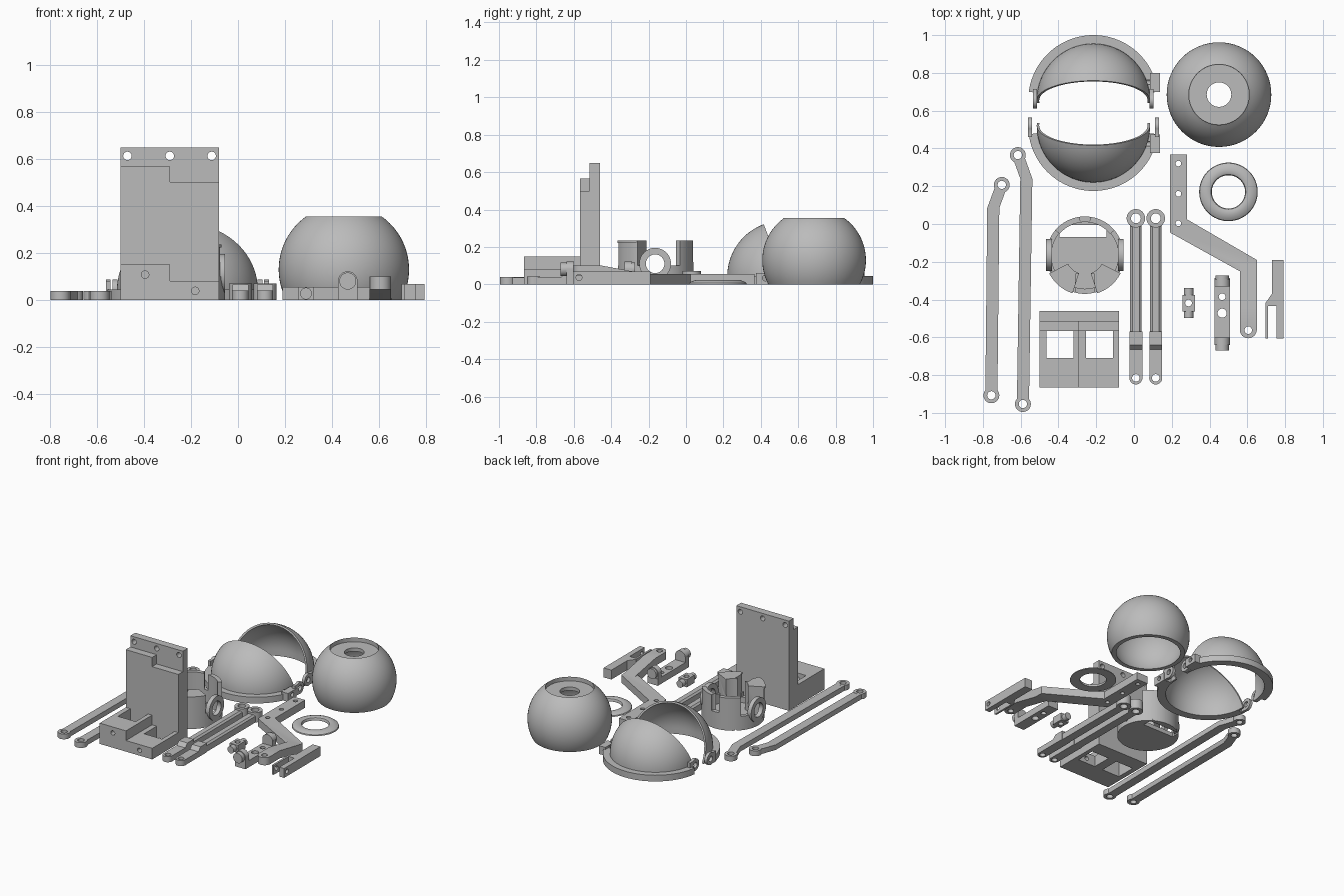
import bpy, bmesh
from math import sin, cos, pi, radians, sqrt
from mathutils import Vector

if "Cube" in bpy.data.objects:
    bpy.data.objects.remove(bpy.data.objects["Cube"])

grey = bpy.data.materials.new("plain grey")
grey.use_nodes = True
grey.diffuse_color = (0.5, 0.5, 0.5, 1)
grey.node_tree.nodes["Principled BSDF"].inputs["Base Color"].default_value = (0.5, 0.5, 0.5, 1)
parts = []


def finish(bm, name):
    bmesh.ops.recalc_face_normals(bm, faces=bm.faces)
    me = bpy.data.meshes.new(name)
    bm.to_mesh(me)
    bm.free()
    me.materials.append(grey)
    ob = bpy.data.objects.new(name, me)
    bpy.context.collection.objects.link(ob)
    parts.append(ob)
    return ob


def prism(name, pts, lo, hi, axis="z"):
    """Extrude an outline; the outline is (x,y), (y,z) or (x,z) for axis z, x, y."""
    def place(p, d):
        return {"z": (p[0], p[1], d), "x": (d, p[0], p[1]), "y": (p[0], d, p[1])}[axis]
    bm = bmesh.new()
    face = bm.faces.new([bm.verts.new(place(p, lo)) for p in pts])
    ext = bmesh.ops.extrude_face_region(bm, geom=[face])
    shift = Vector(place((0, 0), hi - lo))
    bmesh.ops.translate(bm, vec=shift, verts=[v for v in ext["geom"] if isinstance(v, bmesh.types.BMVert)])
    return finish(bm, name)


def box(name, x0, x1, y0, y1, z0, z1):
    return prism(name, [(x0, y0), (x1, y0), (x1, y1), (x0, y1)], z0, z1)


def arc(u, v, r, a0, a1, n):
    return [(u + r * cos(radians(a0 + (a1 - a0) * i / n)), v + r * sin(radians(a0 + (a1 - a0) * i / n)))
            for i in range(n + 1)]


def rod(name, u, v, r, lo, hi, axis="z", n=32):
    return prism(name, arc(u, v, r, 0, 360, n)[:-1], lo, hi, axis)


def sector(name, u, v, r0, r1, a0, a1, z0, z1, n=32):
    return prism(name, arc(u, v, r1, a0, a1, n) + arc(u, v, r0, a1, a0, n), z0, z1)


def lathe(name, x, y, profile, n=64):
    """Spin a closed (radius, height) profile around a vertical axis."""
    bm = bmesh.new()
    rings = [[bm.verts.new((x + r * cos(2 * pi * i / n), y + r * sin(2 * pi * i / n), z))
              for r, z in profile] for i in range(n)]
    for a, b in zip(rings, rings[1:] + rings[:1]):
        for j in range(len(profile)):
            k = (j + 1) % len(profile)
            bm.faces.new((a[j], b[j], b[k], a[k]))
    return finish(bm, name)


def combine(ob, others, op):
    """Apply booleans and throw the helper solids away."""
    for other in others:
        mod = ob.modifiers.new("bool", "BOOLEAN")
        mod.operation, mod.object, mod.solver = op, other, "EXACT"
    bpy.context.view_layer.update()
    me = bpy.data.meshes.new_from_object(ob.evaluated_get(bpy.context.evaluated_depsgraph_get()))
    ob.modifiers.clear()
    ob.data = me
    for other in others:
        parts.remove(other)
        bpy.data.objects.remove(other)
    return ob


def add(ob, *others):
    return combine(ob, others, "UNION")


def cut(ob, *others):
    return combine(ob, others, "DIFFERENCE")


def hole(u, v, r, axis="z", lo=-1, hi=2):
    return rod("cutter", u, v, r, lo, hi, axis, 24)


# Eyeball shell with iris pocket and open base
EX, EY, EZ = 0.45, 0.685, 0.129


def ball(r, z0, z1, n=24):
    return [(sqrt(r * r - (z - EZ) ** 2), z) for z in (z0 + (z1 - z0) * i / n for i in range(n + 1))]


lathe("eyeball", EX, EY, ball(0.277, 0, 0.355) + [(0.16, 0.325), (0.065, 0.325), (0.065, 0.3)] + ball(0.25, 0.3, 0))

# Iris ring, gently domed
lathe("iris_ring", 0.5, 0.17, [(0.155, 0), (0.152, 0.008), (0.14, 0.016), (0.12, 0.022), (0.1, 0.022),
                               (0.092, 0.018), (0.088, 0.01), (0.088, 0)])


# Eyelids: quarter shells with flange, pivot lugs and lever block
def eyelid(name, cy, s, lug):
    cx, cz = -0.215, 0.04
    shell = lathe(name, cx, cy, [(0.3, 0)] + arc(0, cz, 0.3, 0, 89, 20) + arc(0, cz, 0.287, 89, 0, 20) + [(0.287, 0)])
    slope = 0.37
    cut(shell, prism("cutter", [(cy - s * slope * 0.14, -0.1), (cy + s * slope * 0.46, 0.5),
                                (cy - s * 0.6, 0.5), (cy - s * 0.6, -0.1)], -1, 1, "x"))
    a = 7.5
    flange = sector("flange", cx, cy, 0.29, 0.345, s * a, s * (180 - a), 0, 0.045, 48)
    y0, y1 = sorted((cy + s * 0.045, cy + s * 0.145))
    add(shell, flange, box("lever_block", cx + 0.3, cx + 0.352, y0, y1, 0, 0.06))
    for side in (-1, 1):
        x0, x1 = sorted((cx + side * lug, cx + side * (lug + 0.021)))
        ear = rod("ear", cy, 0.044, 0.043, x0, x1, "x")
        y2, y3 = sorted((cy, cy + s * 0.06))
        add(ear, box("ear_root", x0, x1, y2, y3, 0.004, 0.08))
        cut(ear, hole(cy, 0.044, 0.02, "x"))
        ear.name = name + ("_left_ear" if side > 0 else "_right_ear")
    cut(shell, hole((y0 + y1) / 2, 0.034, 0.016, "x", 0.05, 1))


eyelid("upper_eyelid", 0.655, 1, 0.298)
eyelid("lower_eyelid", 0.52, -1, 0.326)

# Stand: stepped base and stepped back plate
stand = box("stand", -0.5, -0.08, -0.515, -0.46, 0, 0.648)
add(stand, box("a", -0.5, -0.29, -0.865, -0.515, 0, 0.15), box("b", -0.29, -0.08, -0.865, -0.515, 0, 0.08),
    box("c", -0.5, -0.29, -0.567, -0.515, 0, 0.567), box("d", -0.29, -0.08, -0.567, -0.515, 0, 0.5))
cut(stand, *[box("cutter", x, x + 0.142, -0.71, -0.567, -0.1, 0.3) for x in (-0.463, -0.253)],
    *[hole(x, 0.612, 0.018, "y") for x in (-0.47, -0.29, -0.112)],
    hole(-0.395, 0.107, 0.016, "y", -1, -0.65), hole(-0.182, 0.038, 0.016, "y", -1, -0.65))


# Long bent links
def long_link(name, top, bend, foot):
    w, (tx, ty), (bx, by), (fx, fy) = 0.032, top, bend, foot
    bar = prism(name, [(fx - w, fy), (fx + w, fy), (bx + w, by), (tx + w, ty), (tx - w, ty), (bx - w, by)], 0, 0.037)
    for x, y in (top, foot):
        add(bar, rod("eye", x, y, 0.042, 0, 0.038))
        cut(bar, hole(x, y, 0.022))


long_link("outer_long_link", (-0.7, 0.207), (-0.745, 0.085), (-0.755, -0.907))
long_link("inner_long_link", (-0.615, 0.365), (-0.57, 0.24), (-0.588, -0.953))

# Short pushrods with a raised collar
for name, x in (("right_pushrod", 0.01), ("left_pushrod", 0.115)):
    shaft = prism(name, [(x - 0.03, 0), (x + 0.03, 0), (x + 0.03, 0.045), (x + 0.018, 0.056),
                         (x - 0.018, 0.056), (x - 0.03, 0.045)], -0.6, 0.03, "y")
    add(shaft, prism("collar", [(-0.815, 0), (-0.57, 0), (-0.57, 0.066), (-0.64, 0.066), (-0.665, 0.04),
                                (-0.815, 0.04)], x - 0.034, x + 0.034, "x"),
        rod("top_eye", x, 0.03, 0.049, 0, 0.07), rod("foot_eye", x, -0.815, 0.0345, 0, 0.0405))
    cut(shaft, hole(x, 0.03, 0.026), hole(x, -0.815, 0.02))

# Dogleg arm: flat strip, diagonal, and a leg that steps up
arm = prism("dogleg_arm", [(0.19, 0.367), (0.28, 0.367), (0.28, 0.025), (0.65, -0.19), (0.65, -0.25),
                           (0.56, -0.25), (0.19, -0.045)], 0, 0.055)
add(arm, prism("leg", [(-0.2, 0), (-0.25, 0), (-0.45, 0.045), (-0.565, 0.045), (-0.565, 0.1), (-0.45, 0.1),
                       (-0.2, 0.053)], 0.56, 0.65, "x"), rod("leg_end", 0.605, -0.56, 0.045, 0.045, 0.1))
cut(arm, *[hole(0.235, y, 0.015) for y in (0.32, 0.16, 0.003)], hole(0.605, -0.562, 0.02))

# Cross pin
pin = box("cross_pin", 0.256, 0.322, -0.462, -0.375, 0, 0.055)
add(pin, rod("shaft", 0.289, 0.027, 0.025, -0.498, -0.34, "y"))
cut(pin, hole(0.289, -0.418, 0.018))

# Pivot bracket with round-topped uprights
bracket = box("pivot_bracket", 0.425, 0.508, -0.62, -0.285, 0, 0.048)
for y in (-0.64, -0.33):
    add(bracket, box("upright", 0.425, 0.508, y, y + 0.04, 0, 0.085), rod("boss", 0.4665, 0.08, 0.0415, y, y + 0.04, "y"))
add(bracket, rod("front_stub", 0.4665, 0.08, 0.036, -0.67, -0.63, "y"), rod("back_stub", 0.4665, 0.08, 0.036, -0.3, -0.273, "y"))
cut(bracket, hole(0.4665, -0.385, 0.018), hole(0.4665, -0.472, 0.024))

# Fork lever
fork = prism("fork_lever", [(0.73, -0.19), (0.792, -0.19), (0.792, -0.605), (0.754, -0.605), (0.754, -0.434),
                            (0.709, -0.434), (0.709, -0.605), (0.695, -0.605), (0.695, -0.42), (0.73, -0.37)], 0, 0.068)
cut(fork, hole(-0.572, 0.036, 0.016, "x"))

# Servo cradle: cup with side rings, notched back wall and two front towers
CX, CY = -0.26, -0.165
cradle = rod("cradle", CX, CY, 0.205, 0, 0.1, n=64)
cut(cradle, rod("cutter", CX, CY, 0.178, 0.03, 1, n=64),
    box("cutter", CX - 0.135, CX + 0.115, -0.07, -0.005, -1, 1))
add(cradle, sector("back_wall", CX, CY, 0.175, 0.205, 40, 140, 0.01, 0.235),
    *[sector("tower", CX, CY, 0.1, 0.205, a, a + 45, 0.01, 0.225) for a in (207, 288)],
    *[sector("lip", CX, CY, 0.1, 0.212, a, a + 45, 0.222, 0.235) for a in (207, 288)],
    *[rod("side_ring", CY, 0.11, 0.085, CX + x, CX + x + 0.03, "x") for x in (-0.205, 0.175)])
cut(cradle, hole(CY, 0.11, 0.05, "x"), rod("cutter", CX, 0.035, 0.03, 0.12, 1),
    box("cutter", CX - 0.05, CX + 0.05, CY - 0.3, CY - 0.1, 0.07, 1))

# Smooth curved faces, keep the edges sharp
bpy.ops.object.select_all(action="DESELECT")
for ob in parts:
    ob.select_set(True)
bpy.context.view_layer.objects.active = parts[0]
bpy.ops.object.shade_smooth_by_angle(angle=radians(30))
